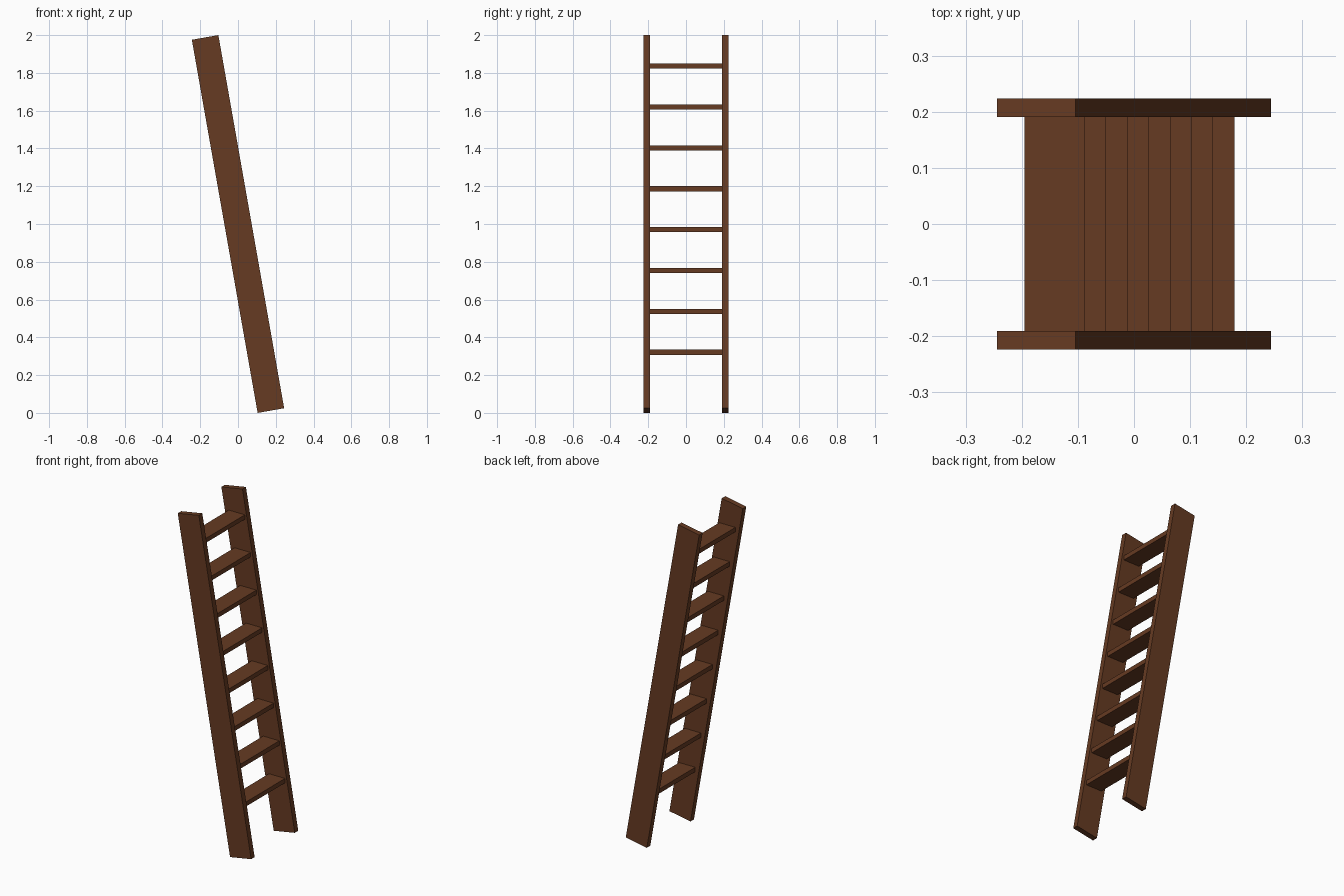
import bpy
from math import radians, sin, cos, tan

cube = bpy.data.objects.get("Cube")
if cube:
    bpy.data.objects.remove(cube, do_unlink=True)

TILT = radians(10)
RAIL_WIDTH = 0.1425
RAIL_LENGTH = (2 - RAIL_WIDTH * sin(TILT)) / cos(TILT)
RAIL_THICK = 0.033
INNER = 0.191
STEPS = 8

wood = bpy.data.materials.new("brown wood")
wood.use_nodes = True
colour = (0.133, 0.043, 0.016, 1)
wood.diffuse_color = colour
wood.node_tree.nodes["Principled BSDF"].inputs["Base Color"].default_value = colour


def board(name, location, size, tilt=0.0):
    bpy.ops.mesh.primitive_cube_add(size=1, location=location, rotation=(0, -tilt, 0))
    obj = bpy.context.object
    obj.name = name
    obj.scale = size
    obj.data.materials.append(wood)
    return obj


# Leaning side rails
for name, side in (("front_rail", -1), ("back_rail", 1)):
    board(name, (0, side * (INNER + RAIL_THICK / 2), 1),
          (RAIL_WIDTH, RAIL_THICK, RAIL_LENGTH), TILT)

# Level treads following the lean
for i in range(STEPS):
    z = 0.321 + i * 0.2164
    x = 0.006 + (1 - z) * tan(TILT)
    board(f"tread_{i + 1}", (x, 0, z), (0.107, 2 * INNER, 0.027))
